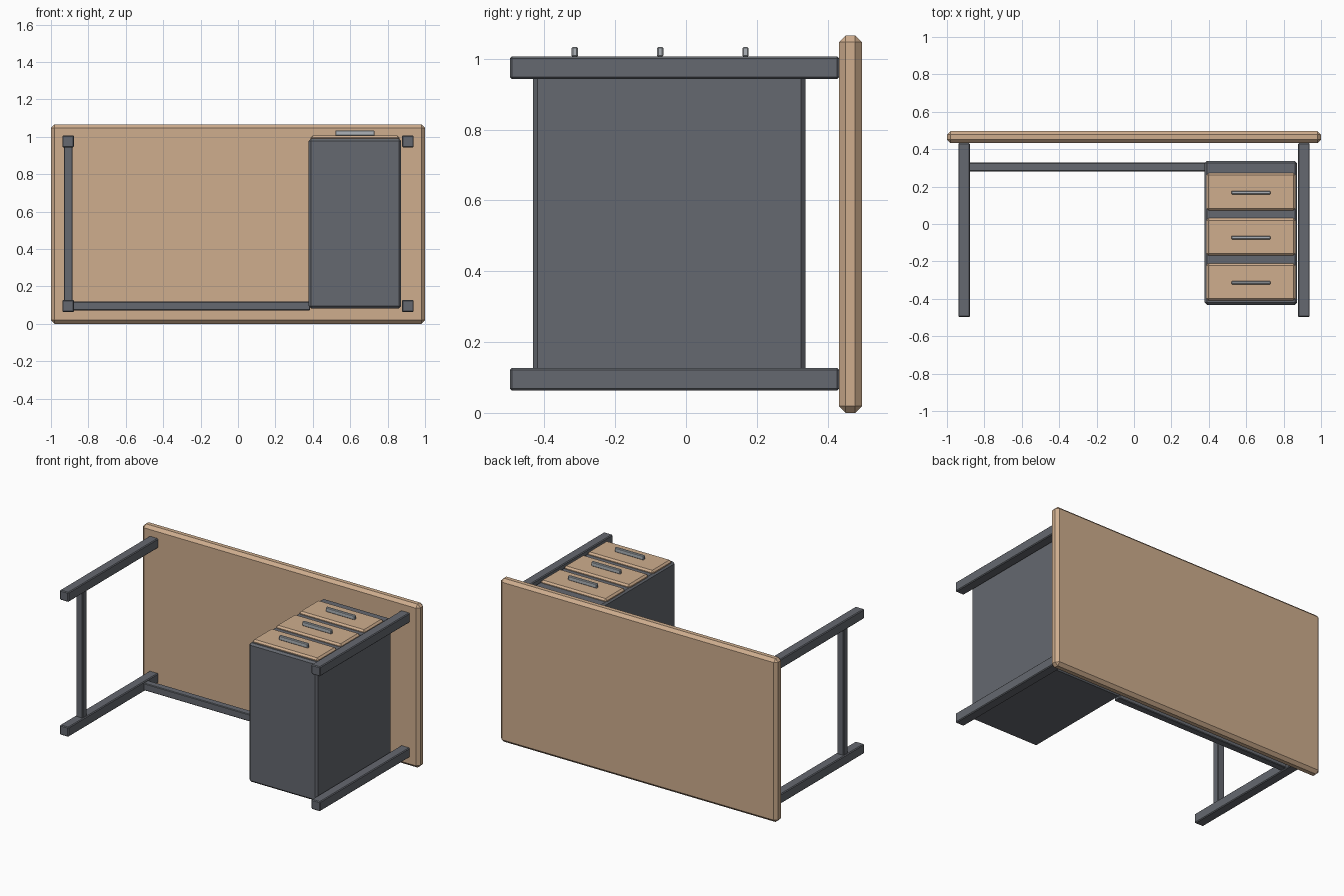
import bpy
import bmesh

default = bpy.data.objects.get("Cube")
if default:
    bpy.data.objects.remove(default, do_unlink=True)


def make_material(name, rgb):
    mat = bpy.data.materials.new(name)
    mat.use_nodes = True
    colour = (*rgb, 1.0)
    mat.diffuse_color = colour
    mat.node_tree.nodes["Principled BSDF"].inputs["Base Color"].default_value = colour
    return mat


WOOD = make_material("light wood", (0.62, 0.42, 0.27))
STEEL = make_material("dark grey", (0.13, 0.14, 0.16))
SILVER = make_material("silver", (0.42, 0.45, 0.48))


def box(name, x, y, z, mat, bevel):
    """Chamfered box spanning the (low, high) pairs x, y and z."""
    mesh = bpy.data.meshes.new(name)
    bm = bmesh.new()
    bmesh.ops.create_cube(bm, size=1)
    for v in bm.verts:
        for axis, (low, high) in enumerate((x, y, z)):
            v.co[axis] = high if v.co[axis] > 0 else low
    bmesh.ops.bevel(bm, geom=bm.edges[:], offset=bevel, segments=1,
                    affect='EDGES', clamp_overlap=True)
    bm.to_mesh(mesh)
    bm.free()
    mesh.materials.append(mat)
    obj = bpy.data.objects.new(name, mesh)
    bpy.context.collection.objects.link(obj)
    return obj


def around(centre, size):
    return centre - size / 2, centre + size / 2


# Desk top, standing on its long edge
box("desk_top", (-1, 1), (0.432, 0.497), (0, 1.066), WOOD, 0.019)

# Four legs
LEG, BAR, LEG_X = 0.063, 0.047, 0.908
LEG_Z = {"back": 0.095, "front": 0.975}
for side, sign in (("left", 1), ("right", -1)):
    for end, z in LEG_Z.items():
        box(f"{end}_{side}_leg", around(sign * LEG_X, LEG), (-0.497, 0.432),
            around(z, LEG), STEEL, 0.005)

# Bars joining the legs
box("side_bar", around(-LEG_X, BAR), around(-0.317, BAR),
    (LEG_Z["back"], LEG_Z["front"]), STEEL, 0.004)
box("back_bar", (-LEG_X, 0.385), around(0.305, BAR),
    around(LEG_Z["back"], BAR), STEEL, 0.004)

# Drawer cabinet
box("cabinet", (0.378, 0.872), (-0.432, 0.337), (0.083, 0.99), STEEL, 0.012)

# Drawer fronts with handles
for i, name in enumerate(("upper", "middle", "lower")):
    y = 0.172 - 0.241 * i
    box(f"{name}_drawer_front", around(0.625, 0.475), around(y, 0.2),
        (0.975, 1.006), WOOD, 0.011)
    box(f"{name}_drawer_handle", around(0.625, 0.21), around(y - 0.004, 0.018),
        (1.005, 1.034), SILVER, 0.004)
